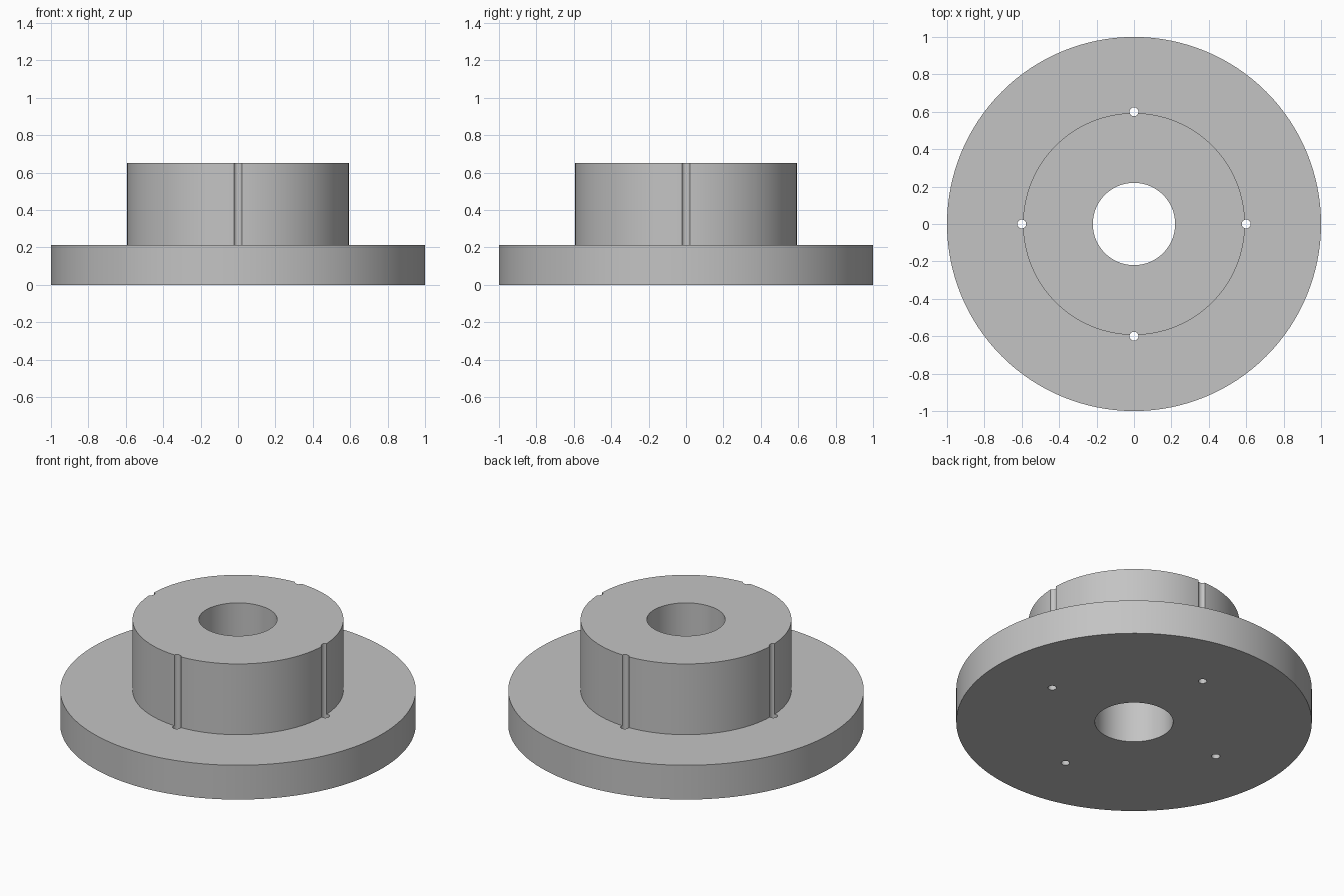
import bpy
import bmesh
import math

cube = bpy.data.objects.get("Cube")
if cube:
    bpy.data.objects.remove(cube, do_unlink=True)

FLANGE_R, HUB_R, BORE_R = 1.0, 0.593, 0.22
FLANGE_TOP, HUB_TOP = 0.213, 0.652
PIN_R, PIN_CIRCLE = 0.024, 0.6

# Plain grey metal
grey = bpy.data.materials.new("plain_grey")
grey.use_nodes = True
colour = (0.55, 0.55, 0.55, 1)
grey.diffuse_color = colour
grey.node_tree.nodes["Principled BSDF"].inputs["Base Color"].default_value = colour


def add_object(name, bm):
    bmesh.ops.recalc_face_normals(bm, faces=bm.faces)
    mesh = bpy.data.meshes.new(name)
    bm.to_mesh(mesh)
    bm.free()
    mesh.materials.append(grey)
    obj = bpy.data.objects.new(name, mesh)
    bpy.context.collection.objects.link(obj)
    return obj


def revolve(name, profile, steps):
    """Spin a closed (radius, height) profile around z."""
    bm = bmesh.new()
    verts = [bm.verts.new((r, 0, z)) for r, z in profile]
    edges = [bm.edges.new((v, verts[i - 1])) for i, v in enumerate(verts)]
    bmesh.ops.spin(bm, geom=verts + edges, cent=(0, 0, 0), axis=(0, 0, 1),
                   angle=math.tau, steps=steps)
    bmesh.ops.remove_doubles(bm, verts=bm.verts, dist=1e-4)
    return add_object(name, bm)


# Flange, hub and bore as one turned solid
body = revolve("flanged_hub", [
    (BORE_R, 0), (FLANGE_R, 0), (FLANGE_R, FLANGE_TOP),
    (HUB_R, FLANGE_TOP), (HUB_R, HUB_TOP), (BORE_R, HUB_TOP)], 128)

# Four pin holes, which also groove the side of the hub
bm = bmesh.new()
for i in range(4):
    a = i * math.pi / 2
    pin = bmesh.ops.create_cone(bm, cap_ends=True, segments=24,
                                radius1=PIN_R, radius2=PIN_R, depth=2)
    bmesh.ops.translate(bm, verts=pin["verts"],
                        vec=(PIN_CIRCLE * math.cos(a), PIN_CIRCLE * math.sin(a), 0.3))
cutter = add_object("pin_hole_cutter", bm)
cutter.hide_render = True

cut = body.modifiers.new("pin_holes", 'BOOLEAN')
cut.operation = 'DIFFERENCE'
cut.solver = 'EXACT'
cut.object = cutter

bpy.ops.object.select_all(action='DESELECT')
body.select_set(True)
bpy.context.view_layer.objects.active = body
bpy.ops.object.modifier_apply(modifier=cut.name)
bpy.data.objects.remove(cutter, do_unlink=True)
bpy.ops.object.shade_smooth_by_angle(angle=math.radians(30))
